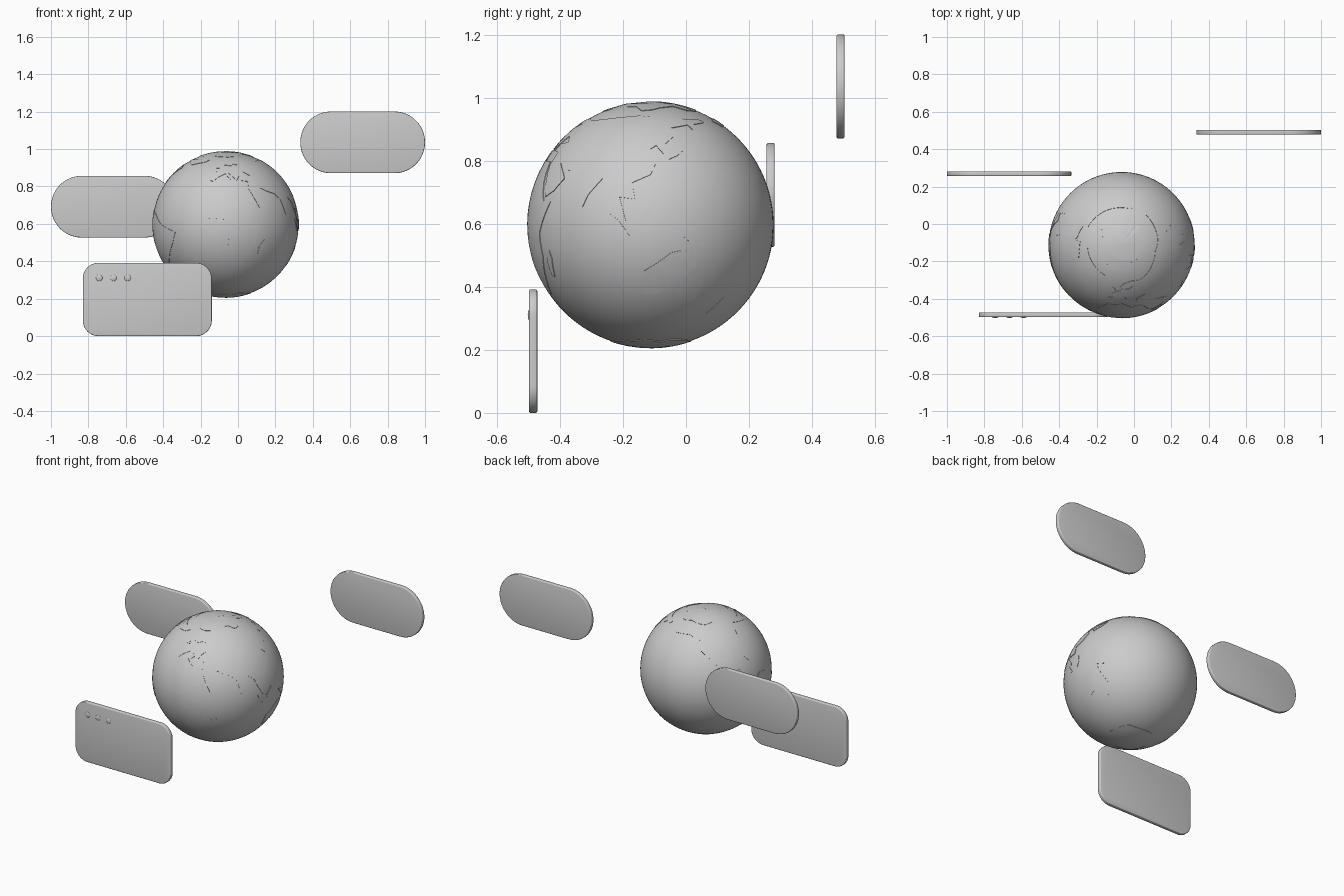
import bpy, bmesh, math, random
from mathutils import Vector, Matrix

if "Cube" in bpy.data.objects:
    bpy.data.objects.remove(bpy.data.objects["Cube"])

CENTRE = Vector((-0.066, -0.112, 0.597))
R = 0.390


def finish(bm, name, angle=35):
    me = bpy.data.meshes.new(name)
    bm.to_mesh(me)
    bm.free()
    ob = bpy.data.objects.new(name, me)
    bpy.context.collection.objects.link(ob)
    bpy.ops.object.select_all(action='DESELECT')
    ob.select_set(True)
    bpy.context.view_layer.objects.active = ob
    bpy.ops.object.shade_smooth_by_angle(angle=math.radians(angle))
    return ob


# Rounded card standing in the XZ plane with softly bevelled rims
def card(name, x0, x1, z0, z1, y0, y1, r, steps=16, soft=0.005):
    bm = bmesh.new()
    pts = []
    corners = [(x1 - r, z1 - r, 0), (x0 + r, z1 - r, 90),
               (x0 + r, z0 + r, 180), (x1 - r, z0 + r, 270)]
    for cx, cz, a0 in corners:
        for i in range(steps + 1):
            a = math.radians(a0 + 90 * i / steps)
            pts.append((cx + r * math.cos(a), y0, cz + r * math.sin(a)))
    face = bm.faces.new([bm.verts.new(p) for p in pts])
    bmesh.ops.remove_doubles(bm, verts=bm.verts[:], dist=1e-4)
    ext = bmesh.ops.extrude_face_region(bm, geom=bm.faces[:])
    moved = [g for g in ext['geom'] if isinstance(g, bmesh.types.BMVert)]
    bmesh.ops.translate(bm, vec=(0, y1 - y0, 0), verts=moved)
    bmesh.ops.recalc_face_normals(bm, faces=bm.faces[:])
    rims = [e for e in bm.edges if abs(e.verts[0].co.y - e.verts[1].co.y) < 1e-6]
    bmesh.ops.bevel(bm, geom=rims, offset=soft, segments=3, profile=0.5,
                    affect='EDGES')
    return finish(bm, name)


# Map longitude / latitude to the globe (stylised map, stretched like the model)
def on_globe(lon, lat, radius):
    a = 0.83 * lon - 8 if lon > -17 else -22 + (lon + 17) * 1.21
    if lat > 78:
        lat = 62.6 + (lat - 78) * 27.4 / 12
    elif lat > 50:
        lat = 50 + (lat - 50) * 0.45
    a, b = math.radians(a), math.radians(lat)
    return Vector((math.cos(b) * math.sin(a), -math.cos(b) * math.cos(a),
                   math.sin(b))) * radius


# Land patch: flat outline, cut into a grid, wrapped on the globe, rim turned in
def land(name, outline, step=5):
    bm = bmesh.new()
    bm.faces.new([bm.verts.new((x, y, 0)) for x, y in outline])
    bmesh.ops.triangulate(bm, faces=bm.faces[:])
    for axis in (0, 1):
        vals = [p[axis] for p in outline]
        k = math.floor(min(vals) / step) + 1
        while k * step < max(vals):
            co, no = [0, 0, 0], [0, 0, 0]
            co[axis], no[axis] = k * step, 1
            bmesh.ops.bisect_plane(bm, geom=bm.verts[:] + bm.edges[:] + bm.faces[:],
                                   plane_co=co, plane_no=no, dist=1e-4)
            k += 1
    for v in bm.verts:
        v.co = on_globe(v.co.x, v.co.y, R + 0.002)
    bmesh.ops.remove_doubles(bm, verts=bm.verts[:], dist=1e-4)
    bmesh.ops.dissolve_degenerate(bm, edges=bm.edges[:], dist=1e-5)
    bm.normal_update()
    for f in bm.faces:
        if f.normal.dot(f.calc_center_median()) < 0:
            f.normal_flip()
    rim = [e for e in bm.edges if e.is_boundary]
    ext = bmesh.ops.extrude_edge_only(bm, edges=rim)
    for v in ext['geom']:
        if isinstance(v, bmesh.types.BMVert):
            v.co *= 0.985
    bmesh.ops.translate(bm, vec=CENTRE, verts=bm.verts[:])
    return finish(bm, name)


# Globe
bm = bmesh.new()
bmesh.ops.create_uvsphere(bm, u_segments=96, v_segments=48, radius=R,
                          matrix=Matrix.Translation(CENTRE))
finish(bm, "globe")

# Continents and large islands (longitude, latitude)
land("africa", [(-17, 15), (-16, 24), (-6, 35), (10, 37), (20, 31), (32, 31),
                (37, 20), (43, 11), (51, 11), (40, -4), (40, -15), (33, -26),
                (26, -34), (19, -34), (12, -18), (13, -8), (9, 4), (-8, 5)])
land("eurasia", [(-9, 37), (-9, 43), (-1, 44), (-4, 48), (8, 54), (10, 57), (20, 55),
                 (29, 60), (21, 62), (18, 57), (11, 59), (6, 60), (14, 68), (28, 71),
                 (42, 67), (60, 69), (80, 73), (104, 77), (130, 72), (160, 70),
                 (179, 68), (178, 63), (163, 60), (157, 51), (155, 59), (137, 54),
                 (140, 48), (129, 41), (127, 35), (122, 40), (118, 38), (122, 31),
                 (118, 24), (107, 20), (109, 12), (100, 13), (104, 2), (98, 10),
                 (94, 18), (88, 22), (80, 14), (77, 8), (73, 20), (66, 25), (57, 27),
                 (49, 30), (56, 25), (59, 22), (52, 16), (44, 13), (39, 22), (35, 29),
                 (36, 36), (27, 37), (29, 41), (41, 42), (33, 46), (28, 43), (23, 37),
                 (13, 45), (18, 40), (15, 38), (9, 44), (0, 40), (-5, 36)])
land("australia", [(114, -22), (114, -34), (123, -34), (131, -31), (138, -35),
                   (146, -39), (150, -37), (153, -28), (146, -19), (142, -11),
                   (140, -17), (136, -12), (130, -13), (122, -18)])
land("north_america", [(-167, 66), (-157, 71), (-128, 70), (-95, 69), (-94, 59),
                       (-82, 55), (-79, 51), (-77, 62), (-65, 59), (-56, 52),
                       (-65, 45), (-75, 37), (-81, 31), (-80, 25), (-84, 30),
                       (-97, 28), (-96, 19), (-90, 21), (-88, 16), (-83, 10),
                       (-78, 8), (-87, 12), (-105, 20), (-112, 30), (-124, 41),
                       (-125, 50), (-140, 60), (-160, 56)])
land("south_america", [(-78, 7), (-72, 12), (-60, 8), (-50, 0), (-35, -6), (-39, -15),
                       (-48, -27), (-57, -36), (-65, -42), (-68, -54), (-75, -50),
                       (-73, -37), (-70, -18), (-81, -5)])
land("greenland", [(-70, 77), (-45, 77), (-22, 76), (-25, 69), (-43, 60), (-53, 67)])
land("madagascar", [(49, -12), (50, -16), (47, -25), (44, -24), (44, -17)])
land("british_isle", [(-5, 50), (1, 51), (-2, 58), (-6, 58)])
land("borneo_isle", [(109, 1), (113, 3), (117, 7), (118, 1), (115, -4), (110, -2)])
land("sumatra_isle", [(95, 5), (100, 2), (106, -5), (103, -5), (98, 0)])
land("guinea_isle", [(131, -1), (140, -3), (148, -7), (150, -10), (142, -9), (136, -5)])
land("honshu_isle", [(130, 32), (136, 34), (141, 37), (145, 44), (141, 45), (138, 37)])
land("zealand_isle", [(167, -46), (171, -41), (175, -36), (178, -38), (174, -42),
                      (169, -47)])

# Polar caps with an irregular coast
random.seed(4)
for name, s, base in (("arctic_cap", 1, 81), ("antarctic_cap", -1, 70)):
    coast = [(lon, s * (base + random.uniform(-1.5, 2.5))) for lon in range(-180, 181, 15)]
    coast[-1] = (180, coast[0][1])
    land(name, coast + [(180, s * 90), (-180, s * 90)])

# Cards around the globe
card("front_window", -0.83, -0.14, 0.0, 0.392, -0.498, -0.472, 0.085)
card("left_pill", -1.0, -0.335, 0.527, 0.857, 0.256, 0.281, 0.1645)
card("right_pill", 0.333, 1.0, 0.871, 1.201, 0.478, 0.503, 0.1645)

# Three round buttons on the window
for i, x in enumerate((-0.742, -0.666, -0.590)):
    bm = bmesh.new()
    m = (Matrix.Translation((x, -0.496, 0.311)) @ Matrix.Diagonal((1, 0.35, 1, 1)))
    bmesh.ops.create_uvsphere(bm, u_segments=20, v_segments=12, radius=0.018, matrix=m)
    finish(bm, f"window_button_{i + 1}")
